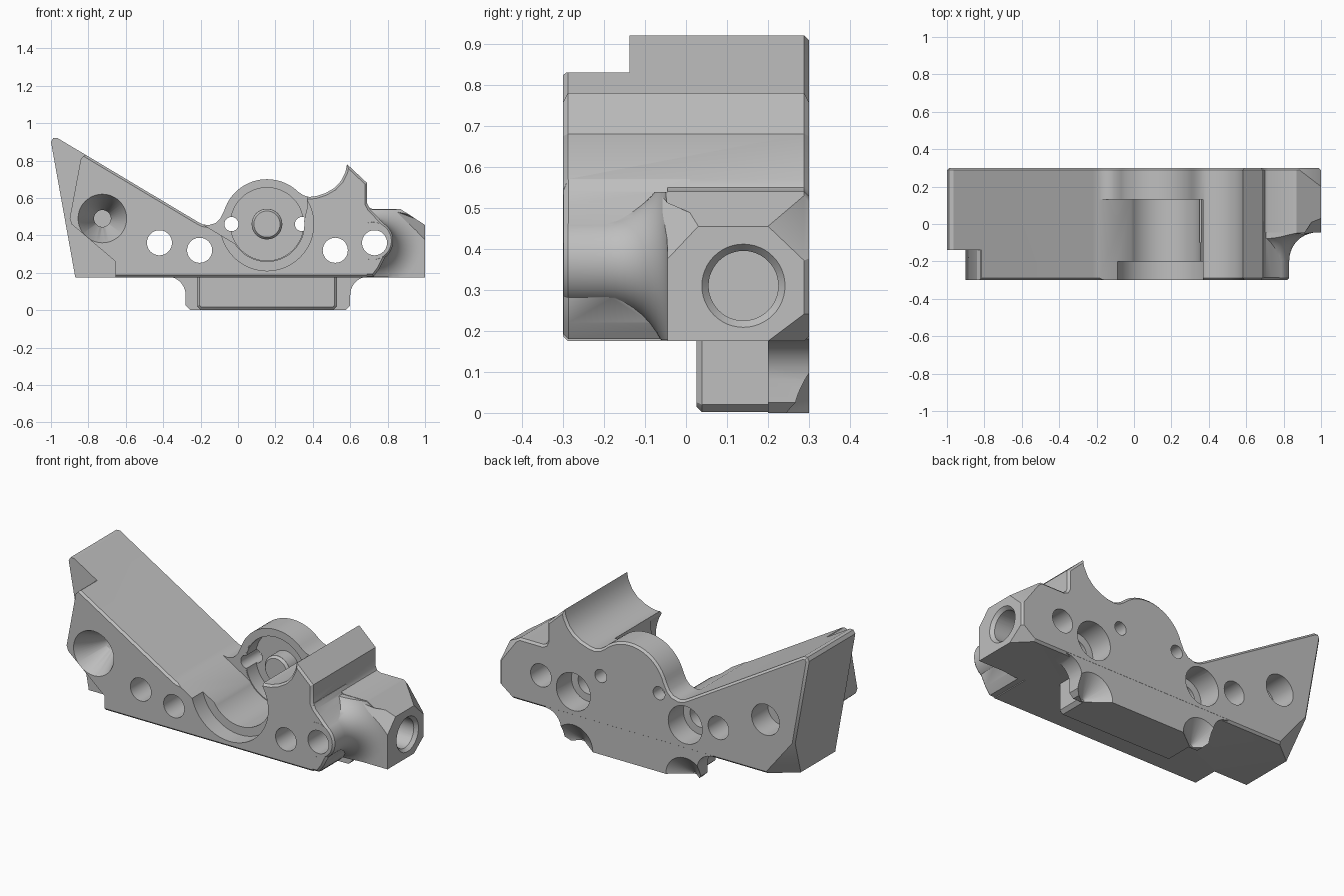
import bpy, bmesh
from math import sin, cos, radians, pi
from mathutils import Vector, Matrix

old = bpy.data.objects.get("Cube")
if old:
    bpy.data.objects.remove(old)

grey = bpy.data.materials.new("cast_grey")
grey.use_nodes = True
colour = (0.52, 0.52, 0.52, 1)
grey.diffuse_color = colour
grey.node_tree.nodes["Principled BSDF"].inputs["Base Color"].default_value = colour


def finish(name, bm):
    bmesh.ops.recalc_face_normals(bm, faces=bm.faces)
    mesh = bpy.data.meshes.new(name)
    bm.to_mesh(mesh)
    bm.free()
    mesh.materials.append(grey)
    obj = bpy.data.objects.new(name, mesh)
    bpy.context.collection.objects.link(obj)
    return obj


def prism(name, points, start, end, bevel=0, bevel_caps=()):
    """Extrude an xz outline along y, optionally chamfering the rims of its caps."""
    bm = bmesh.new()
    front = [bm.verts.new((x, start, z)) for x, z in points]
    back = [bm.verts.new((x, end, z)) for x, z in points]
    bm.faces.new(front)
    bm.faces.new(back[::-1])
    for i in range(len(points)):
        bm.faces.new((front[i], front[i - 1], back[i - 1], back[i]))
    bmesh.ops.recalc_face_normals(bm, faces=bm.faces)
    if bevel:
        rims = [e for e in bm.edges
                if any(all(abs(v.co.y - cap) < 1e-5 for v in e.verts) for cap in bevel_caps)]
        bmesh.ops.bevel(bm, geom=rims, offset=bevel, segments=1, profile=0.5,
                        affect='EDGES', clamp_overlap=False)
    return finish(name, bm)


def cylinder(name, x, z, r1, r2, start, end, along_x=False):
    """Round bar along y, or along x with the first pair of values read as y, z."""
    bm = bmesh.new()
    bmesh.ops.create_cone(bm, cap_ends=True, segments=48, radius1=r1, radius2=r2,
                          depth=end - start)
    middle = (start + end) / 2
    if along_x:
        turn, place = Matrix.Rotation(pi / 2, 4, 'Y'), (middle, x, z)
    else:
        turn, place = Matrix.Rotation(-pi / 2, 4, 'X'), (x, middle, z)
    bmesh.ops.transform(bm, matrix=Matrix.Translation(place) @ turn, verts=bm.verts)
    return finish(name, bm)


def lathe(name, x, z, profile):
    """Turn a radius and depth profile about an axis along y."""
    bm = bmesh.new()
    verts = [bm.verts.new((x + r, y, z)) for r, y in profile]
    edges = [bm.edges.new(pair) for pair in zip(verts, verts[1:])]
    bmesh.ops.spin(bm, geom=verts + edges, cent=(x, 0, z), axis=(0, 1, 0),
                   angle=2 * pi, steps=48)
    bmesh.ops.remove_doubles(bm, verts=bm.verts, dist=1e-5)
    return finish(name, bm)


def corner_cutter(a, b, c, reach, height):
    """Pyramid standing on the plane of a clipped corner, pointing outward."""
    a, b, c = Vector(a), Vector(b), Vector(c)
    middle = (a + b + c) / 3
    normal = (b - a).cross(c - a).normalized()
    if normal.dot(middle - Vector((0, 0.1, 0.4))) < 0:
        normal.negate()
    bm = bmesh.new()
    for p in (a, b, c):
        bm.verts.new(middle + (p - middle) * reach)
    bm.verts.new(middle + normal * height)
    bmesh.ops.convex_hull(bm, input=bm.verts)
    return finish("corner_cutter", bm)


def volume(mesh):
    bm = bmesh.new()
    bm.from_mesh(mesh)
    size = abs(bm.calc_volume())
    bm.free()
    return size


def combine(target, tool, operation='DIFFERENCE'):
    """Boolean two parts, trying the second solver if the first loses the part."""
    for solver in ('EXACT', 'MANIFOLD'):
        mod = target.modifiers.new("join", 'BOOLEAN')
        mod.operation, mod.object, mod.solver = operation, tool, solver
        graph = bpy.context.evaluated_depsgraph_get()
        mesh = bpy.data.meshes.new_from_object(target.evaluated_get(graph))
        target.modifiers.clear()
        if volume(mesh) > 0.2 * volume(target.data):
            target.data = mesh
            break
    bpy.data.objects.remove(tool)


def arc(cx, cz, r, a0, a1, steps=24):
    return [(cx + r * cos(radians(a0 + (a1 - a0) * i / steps)),
             cz + r * sin(radians(a0 + (a1 - a0) * i / steps))) for i in range(steps + 1)]


DX, DZ = 0.155, 0.46    # drum centre

# Main body with chamfered rims
outline = [(-0.87, 0.175), (-1, 0.9), (-0.988, 0.92), (-0.965, 0.92), (-0.22, 0.475),
           (-0.19, 0.459), (-0.16, 0.454), (-0.12, 0.465), (-0.095, 0.49)]
outline += arc(DX, DZ, 0.24, 162, 46)
outline += [(0.35, 0.614), (0.38, 0.605), (0.42, 0.61), (0.47, 0.627), (0.515, 0.653),
            (0.55, 0.69), (0.575, 0.74), (0.583, 0.78), (0.69, 0.68), (0.69, 0.57),
            (0.7, 0.55), (0.72, 0.54), (0.87, 0.54), (1, 0.455), (1, 0.175)]
body = prism("body", outline, -0.3, 0.3, 0.012, (-0.3, 0.3))

# Stepped front at the tall end
combine(body, prism("step_cutter", [
    (-1.1, 1), (-0.7, 1), (-0.795, 0.832), (-0.82, 0.83), (-0.84, 0.81), (-0.9, 0.49),
    (-0.89, 0.46), (-0.655, 0.26), (-0.655, 0.1), (-1.1, 0.1)], -0.4, -0.138))

# Open cradle in front of the drum
combine(body, prism("cradle_cutter", [
    (-0.2, 0.466), (0, 0.346), (DX, 0.44), (0.352, 0.47), (0.37, 0.55), (0.37, 0.9),
    (-0.2, 0.9)], -0.4, 0.13))
for radius, back in ((0.2, 0.131), (0.25, -0.2)):
    combine(body, cylinder("bore_cutter", DX, DZ, radius, radius, -0.41, back))
combine(body, cylinder("recess_cutter", DX, DZ, 0.195, 0.195, 0.1, 0.22))

# Low end: cut back the front, then add the boss with its flared root
combine(body, prism("hollow_cutter", [(0.691, 0.05), (1.2, 0.05), (1.2, 1), (0.691, 1)],
                    -0.42, -0.045))
flared = [(0, -0.299), (0.1, -0.299), (0.11, -0.288)]
flared += arc(0.26, -0.195, 0.15, 180, 90, 10) + [(0.26, 0.02), (0, 0.02)]
boss = lathe("boss", 0.72, 0.37, flared)
combine(boss, prism("boss_limit", [(0.66, 0.178), (0.996, 0.178), (0.996, 0.455),
                                   (0.87, 0.538), (0.66, 0.538)], -0.4, 0.1), 'INTERSECT')
combine(boss, prism("boss_web", [
    (0.67, 0.57), (0.692, 0.57), (0.705, 0.54), (0.735, 0.51), (0.79, 0.452),
    (0.785, 0.28), (0.755, 0.22), (0.725, 0.18), (0.67, 0.18)],
    -0.2985, 0.01, 0.012, (-0.2985,)), 'UNION')
combine(body, boss, 'UNION')

# Clipped corners
for a, b, c, reach, height in (
        ((1, 0.2, 0.455), (1, 0.3, 0.36), (0.87, 0.3, 0.54), 3, 0.3),
        ((1, 0.2, 0.175), (1, 0.3, 0.25), (0.9, 0.3, 0.175), 3, 0.3),
        ((-0.9, 0.3, 0.4), (-0.72, 0.3, 0.175), (-0.87, 0.18, 0.175), 3, 0.4),
        ((1, -0.05, 0.37), (1, 0.03, 0.455), (0.88, -0.05, 0.5), 1.5, 0.12)):
    combine(body, corner_cutter(a, b, c, reach, height))

# Foot with a narrower front and flared shoulders
foot = prism("foot", [(-0.22, 0.22), (-0.22, 0.02), (-0.2, 0.002), (0.51, 0.002),
                      (0.53, 0.02), (0.53, 0.22)], 0.025, 0.29, 0.014, (0.025,))
flare = [(-0.39, 0.2)] + arc(-0.38, 0.08, 0.1, 90, 0, 10)
flare += [(-0.28, 0.025), (-0.255, 0), (0.575, 0), (0.6, 0.025)]
flare += arc(0.7, 0.08, 0.1, 180, 90, 10) + [(0.71, 0.2)]
combine(foot, prism("flare", flare, 0.2, 0.2995), 'UNION')
combine(body, foot, 'UNION')

# Mounting holes, rear counterbores and foot reliefs
for x, z in ((-0.42, 0.36), (-0.205, 0.32), (0.52, 0.32), (0.73, 0.36)):
    combine(body, cylinder("hole_cutter", x, z, 0.067, 0.067, -0.5, 0.5))
for x in (-0.205, 0.52):
    combine(body, cylinder("counterbore_cutter", x, 0.32, 0.11, 0.11, 0.16, 0.5))
    combine(body, cylinder("relief_cutter", x, 0, 0.01, 0.14, 0.21, 0.31))
for x in (-0.035, 0.342):
    combine(body, cylinder("pin_hole_cutter", x, DZ, 0.038, 0.038, -0.1, 0.5))

# Countersink and blind holes at the tall end
combine(body, cylinder("countersink_cutter", -0.725, 0.49, 0.135, 0.045, -0.31, -0.13))
combine(body, cylinder("blind_cutter", -0.725, 0.49, 0.045, 0.045, -0.14, 0.05))
combine(body, cylinder("rear_cutter", -0.725, 0.49, 0.09, 0.09, 0.15, 0.5))

# Socket in the low end
combine(body, cylinder("socket_cutter", 0.14, 0.31, 0.085, 0.085, 0.84, 1.2, True))
combine(body, cylinder("socket_rim_cutter", 0.14, 0.31, 0.08, 0.104, 0.975, 1.003, True))

# Pivot in the drum recess
pivot = cylinder("pivot", DX, DZ, 0.07, 0.082, 0.13, 0.145)
combine(pivot, cylinder("pivot_stem", DX, DZ, 0.082, 0.082, 0.144, 0.23), 'UNION')

for obj in bpy.context.view_layer.objects:
    obj.select_set(obj in (body, pivot))
bpy.context.view_layer.objects.active = body
bpy.ops.object.shade_smooth_by_angle(angle=radians(30))
